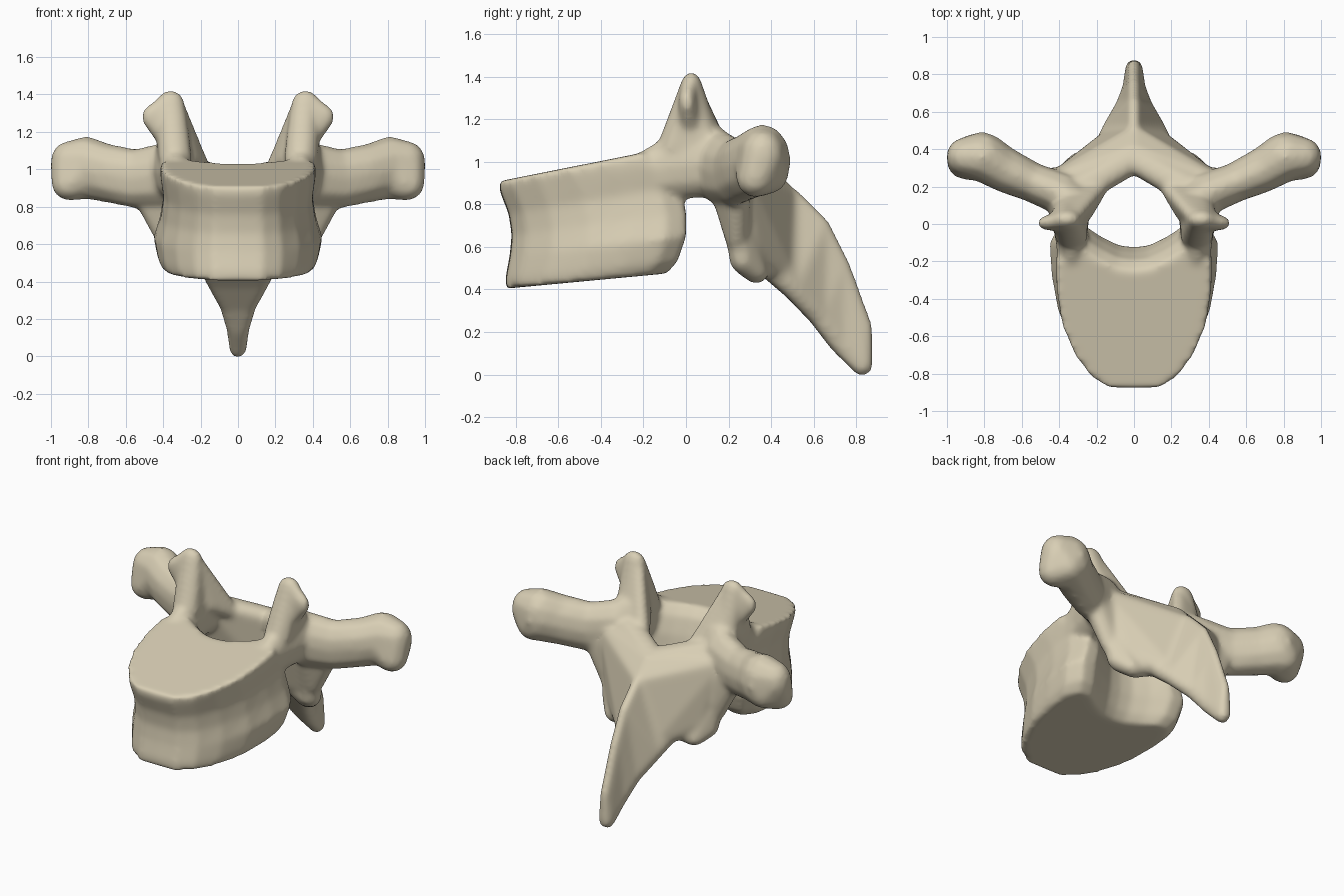
import bpy, bmesh
from mathutils import Matrix, Vector

if "Cube" in bpy.data.objects:
    bpy.data.objects.remove(bpy.data.objects["Cube"])

bone = bpy.data.materials.new("bone")
bone.use_nodes = True
COLOUR = (0.69, 0.62, 0.46, 1)
bone.diffuse_color = COLOUR
bone.node_tree.nodes["Principled BSDF"].inputs["Base Color"].default_value = COLOUR
parts = []


def finish(name, bm):
    bmesh.ops.recalc_face_normals(bm, faces=bm.faces)
    mesh = bpy.data.meshes.new(name)
    bm.to_mesh(mesh)
    bm.free()
    mesh.materials.append(bone)
    obj = bpy.data.objects.new(name, mesh)
    bpy.context.collection.objects.link(obj)
    parts.append(obj)


def hull(name, blobs, side=1):
    """Convex skin stretched over ellipsoids given as (centre, radii)."""
    bm = bmesh.new()
    for centre, radii in blobs:
        place = Matrix.Translation(Vector(centre)) @ Matrix.Diagonal((*radii, 1))
        bmesh.ops.create_icosphere(bm, subdivisions=2, radius=1, matrix=place)
    for v in bm.verts:
        v.co.x *= side
    out = bmesh.ops.convex_hull(bm, input=bm.verts)
    junk = set(out["geom_interior"]) | set(out["geom_unused"])
    bmesh.ops.delete(bm, geom=[g for g in junk if isinstance(g, bmesh.types.BMVert)], context='VERTS')
    finish(name, bm)


def chain(name, blobs, side=1):
    for i in range(len(blobs) - 1):
        hull(f"{name}_{i}", blobs[i:i + 2], side)


# Vertebral body: kidney outline lofted between two sloping end plates
half = [(0, -.885), (.13, -.88), (.23, -.815), (.32, -.68), (.39, -.5), (.42, -.3),
        (.425, -.13), (.37, -.03), (.28, -.03), (.18, -.1), (.08, -.15), (0, -.16)]
outline = half + [(-x, y) for x, y in half[-2:0:-1]]
# height fraction, width scale, front shift, rear shift
levels = [(0, .93, .035, -.06), (.1, 1.01, .035, -.01), (.3, 1.07, .055, .03),
          (.5, .98, .065, .03), (.7, .93, .05, 0), (.9, .98, .01, -.04), (1, .98, 0, -.11)]
bm = bmesh.new()
rings = []
for t, wide, front, rear in levels:
    ring = []
    for x, y in outline:
        k = (y + .87) / .84
        yy = y + front * (1 - k) + rear * k
        low, high = .405 + .07 * k, .91 + .145 * k
        ring.append(bm.verts.new((x * (1 + (wide - 1) * (.4 + .6 * k)), yy, low + (high - low) * t)))
    rings.append(ring)
n = len(outline)
for a, b in zip(rings, rings[1:]):
    for i in range(n):
        bm.faces.new((a[i], a[(i + 1) % n], b[(i + 1) % n], b[i]))
bm.faces.new(rings[0])
bm.faces.new(rings[-1])
finish("vertebral_body", bm)

for tag, s in (("left", 1), ("right", -1)):
    # Pedicle bridging the body to the arch
    chain(tag + "_pedicle", [
        ((.335, -.22, .93), (.07, .07, .11)),
        ((.335, -.06, .98), (.09, .08, .16)),
        ((.35, .15, 1.0), (.125, .08, .17))], s)
    # Upper articular process: broad foot tapering to a rounded tip
    hull(tag + "_upper_process", [
        ((.335, -.06, 1.06), (.09, .08, .08)),
        ((.34, .1, 1.06), (.1, .08, .08)),
        ((.35, -.01, 1.24), (.085, .05, .06)),
        ((.36, .025, 1.36), (.075, .05, .065))], s)
    # Facet wing flaring outwards below the tip
    hull(tag + "_upper_facet", [
        ((.36, .02, 1.36), (.07, .045, .06)),
        ((.38, .02, 1.17), (.06, .06, .06)),
        ((.46, .005, 1.28), (.06, .04, .065))], s)
    # Inner slope from the tip down to the lamina
    hull(tag + "_upper_slope", [
        ((.34, .03, 1.34), (.055, .04, .06)),
        ((.34, .12, 1.1), (.07, .06, .05)),
        ((.26, .07, 1.06), (.05, .05, .05)),
        ((.19, .19, .99), (.05, .05, .05))], s)
    # Transverse process with a swollen, squarish end
    chain(tag + "_transverse_process", [
        ((.38, .16, .97), (.11, .12, .18)),
        ((.55, .225, .95), (.1, .11, .16)),
        ((.7, .295, .98), (.1, .13, .16)),
        ((.81, .36, 1.01), (.13, .135, .17))], s)
    hull(tag + "_transverse_tip", [
        ((.81, .36, 1.01), (.13, .135, .17)),
        ((.92, .36, 1.03), (.085, .1, .12)),
        ((.9, .325, .92), (.1, .09, .09)),
        ((.85, .4, .95), (.09, .085, .1))], s)
    # Web under the root of the transverse process
    hull(tag + "_transverse_web", [
        ((.51, .23, .88), (.06, .07, .08)),
        ((.38, .24, .66), (.07, .06, .09)),
        ((.38, .2, .9), (.08, .1, .1))], s)
    # Lamina plate sweeping back to the midline
    hull(tag + "_lamina", [
        ((.35, .15, 1.03), (.09, .08, .06)),
        ((.39, .2, .92), (.08, .1, .1)),
        ((.34, .245, .64), (.06, .06, .09)),
        ((.07, .32, .95), (.05, .07, .06)),
        ((0, .335, .94), (.05, .07, .06)),
        ((0, .36, .54), (.05, .06, .06))], s)
    # Lower articular process
    hull(tag + "_lower_process", [
        ((.37, .24, .7), (.07, .06, .1)),
        ((.34, .265, .55), (.08, .065, .08)),
        ((.28, .33, .48), (.08, .06, .055)),
        ((.12, .36, .55), (.06, .06, .06))], s)
    # Flank blending the lamina into the spine
    hull(tag + "_spine_flank", [
        ((.39, .24, .94), (.06, .06, .08)),
        ((.31, .3, .59), (.06, .06, .08)),
        ((0, .39, .93), (.04, .05, .05)),
        ((0, .48, .83), (.04, .05, .05)),
        ((.1, .48, .46), (.05, .05, .05)),
        ((0, .35, .7), (.05, .05, .1))], s)

# Spinous process: blade with a sharp ridge above and a wider base below
# y, ridge height, base height, base half width, blob radius
sections = [(.38, .9, .52, .18, .05), (.5, .82, .41, .13, .045),
            (.63, .69, .275, .055, .045), (.725, .5, .15, .018, .045),
            (.827, .22, .045, .004, .045)]
blades = []
for y, top, base, w, r in sections:
    size = (r, r * 1.2, r * 1.2)
    blades.append([((0, y, top), (r * .8, r * 1.2, r * 1.2)),
                   ((w, y, base), size), ((-w, y, base), size)])
for i, (front, back) in enumerate(zip(blades, blades[1:])):
    hull(f"spinous_process_{i}", front + back)

# Fuse every part into one smooth bone
bpy.ops.object.select_all(action='DESELECT')
for obj in parts:
    obj.select_set(True)
bpy.context.view_layer.objects.active = parts[0]
bpy.ops.object.join()
bone_object = bpy.context.object
bone_object.name = "vertebra"
fuse = bone_object.modifiers.new("fuse", 'REMESH')
fuse.mode = 'VOXEL'
fuse.voxel_size = .014
fuse.use_smooth_shade = True
soften = bone_object.modifiers.new("soften", 'SMOOTH')
soften.factor = .5
soften.iterations = 16
bpy.ops.object.convert(target='MESH')
bpy.ops.object.shade_smooth()
